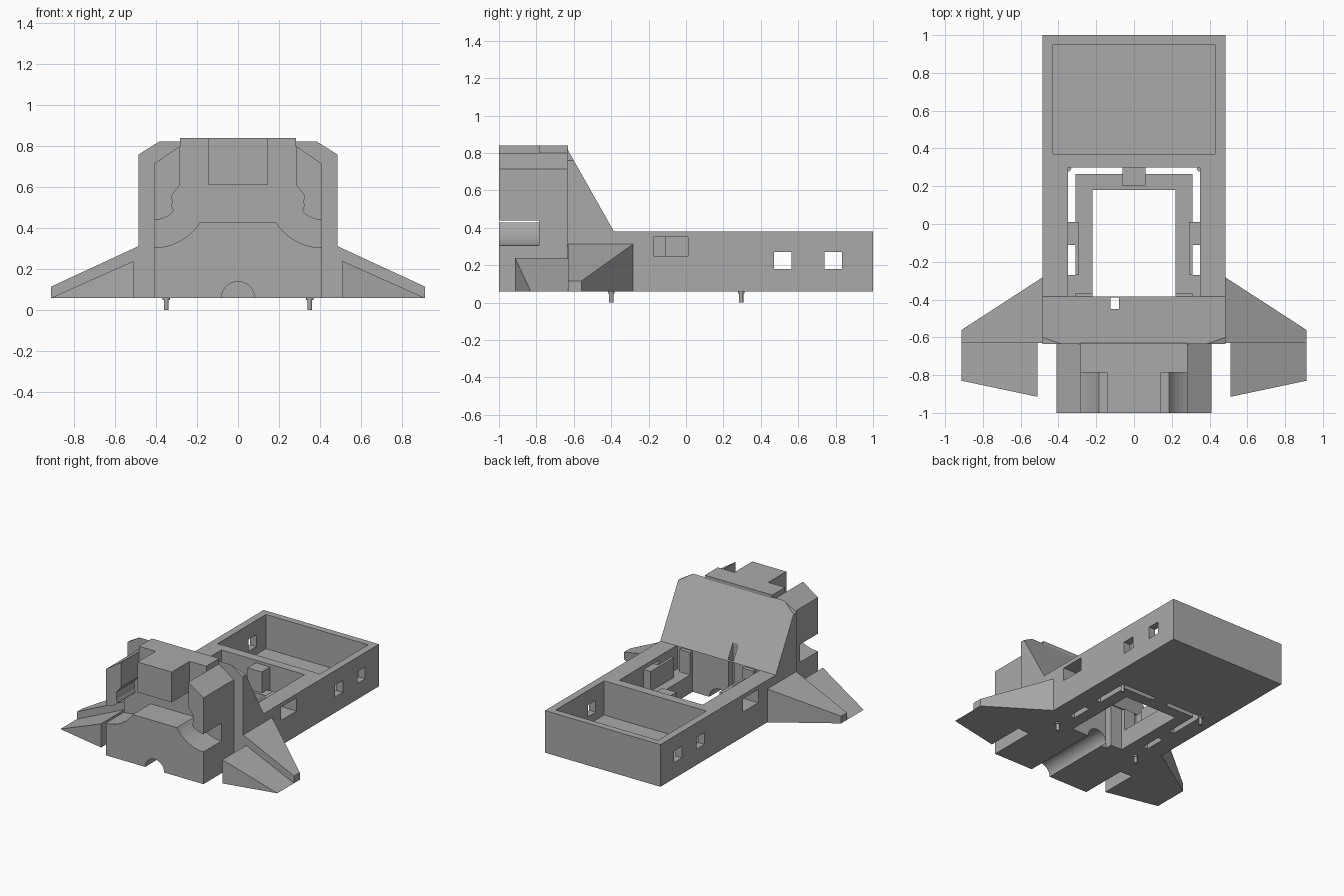
import bpy, bmesh, math
from mathutils import Vector

cube = bpy.data.objects.get("Cube")
if cube:
    bpy.data.objects.remove(cube)

grey = bpy.data.materials.new("plain grey")
grey.use_nodes = True
GREY = (0.4, 0.4, 0.4, 1)
grey.diffuse_color = GREY
grey.node_tree.nodes["Principled BSDF"].inputs["Base Color"].default_value = GREY

AXES = {"x": (0, 1, 2), "y": (1, 0, 2), "z": (2, 0, 1)}


def prism(name, axis, outline, start, end):
    """Extrude a closed 2D outline along an axis from start to end."""
    a, u, v = AXES[axis]
    bm = bmesh.new()
    verts = []
    for p in outline:
        co = [0, 0, 0]
        co[a], co[u], co[v] = start, p[0], p[1]
        verts.append(bm.verts.new(co))
    face = bm.faces.new(verts)
    moved = bmesh.ops.extrude_face_region(bm, geom=[face])["geom"]
    step = Vector((0, 0, 0))
    step[a] = end - start
    bmesh.ops.translate(bm, vec=step, verts=[g for g in moved if isinstance(g, bmesh.types.BMVert)])
    bmesh.ops.recalc_face_normals(bm, faces=bm.faces)
    mesh = bpy.data.meshes.new(name)
    bm.to_mesh(mesh)
    bm.free()
    ob = bpy.data.objects.new(name, mesh)
    mesh.materials.append(grey)
    bpy.context.collection.objects.link(ob)
    return ob


def box(name, x, y, z):
    return prism(name, "z", [(x[0], y[0]), (x[1], y[0]), (x[1], y[1]), (x[0], y[1])], *z)


def combine(ob, other, operation="DIFFERENCE"):
    """Apply a boolean with a helper object, then delete the helper."""
    mod = ob.modifiers.new("cut", "BOOLEAN")
    mod.operation, mod.solver, mod.object = operation, "EXACT", other
    bpy.context.view_layer.update()
    result = bpy.data.meshes.new_from_object(ob.evaluated_get(bpy.context.evaluated_depsgraph_get()))
    ob.modifiers.clear()
    ob.data = result
    bpy.data.objects.remove(other)


def arc(cx, cz, r, a0, a1, n=10):
    angles = [math.radians(a0 + (a1 - a0) * i / n) for i in range(n + 1)]
    return [(cx + r * math.cos(a), cz + r * math.sin(a)) for a in angles]


def mirrored(half):
    return half + [(-x, z) for x, z in reversed(half)]


# Long hull with the sloping cab wall
hull = prism("hull", "x", [(-.635, .06), (1, .06), (1, .38), (-.385, .38), (-.645, .84), (-.65, .84),
                           (-.65, .5), (-.635, .5)], -.485, .485)
cab_outline = mirrored([(.485, .05), (.485, .76), (.38, .825), (.285, .825), (.285, .85)])
combine(hull, prism("cab_limit", "y", cab_outline, -.635, 1.1), "INTERSECT")

# Rear tray, middle well and centre opening
combine(hull, box("tray_cut", (-.43, .43), (.37, .95), (.12, .6)))
combine(hull, box("well_cut", (-.35, .35), (-.395, .3), (.2, .379)))
combine(hull, box("well_top_cut", (-.35, .35), (-.385, .3), (.36, .45)))
combine(hull, box("opening_cut", (-.22, .22), (-.395, .18), (0, .3)))
combine(hull, box("notch_cut", (-.125, -.08), (-.45, -.39), (0, .6)))
for s in (-1, 1):
    xs = sorted((s * .31, s * .35))
    combine(hull, box("slot_cut", xs, (-.27, -.11), (0, .3)))
    combine(hull, box("slot_cut", xs, (.01, .3), (0, .3)))
    combine(hull, box("back_slot_cut", sorted((s * .06, s * .34)), (.265, .3), (0, .3)))
    outer = sorted((s * .34, s * .6))
    combine(hull, box("side_window_cut", outer, (-.175, .01), (.25, .35)))
    for y in (.47, .74):
        combine(hull, box("tray_window_cut", outer, (y, y + .095), (.18, .27)))

# Rounded channel under the nose
channel = arc(0, .06, .08, 0, 180, 16) + [(-.08, 0), (.08, 0)]
combine(hull, prism("channel_cut", "y", channel, -1.1, -.3))

# Tabs and posts inside the well
box("back_tab", (-.06, .06), (.2, .37), (.19, .36))
for side, s in (("left", 1), ("right", -1)):
    box(side + "_tab", sorted((s * .29, s * .35)), (-.11, .01), (.19, .35))
    box(side + "_inner_wall", sorted((s * .29, s * .31)), (-.27, -.1), (.19, .35))
    box(side + "_post", sorted((s * .22, s * .31)), (-.4, -.365), (.06, .37))

# Nose core
core = prism("nose_core", "y", mirrored([(.41, .06), (.41, .715), (.283, .8), (.283, .84)]), -.785, -.63)
combine(core, prism("channel_cut", "y", channel, -1.1, -.3))

# Lower nose with scooped shoulders
scoop = arc(.41, .57, .265, 270, 212)
lower = prism("lower_nose", "y", mirrored([(.41, .06)] + scoop), -1, -.785)
combine(lower, prism("channel_cut", "y", channel, -1.1, -.3))

# Hanging block at the top of the nose
box("top_block", (-.143, .143), (-1, -.785), (.61, .84))

for side, s in (("left", 1), ("right", -1)):
    # Upper shoulder block with a scooped inner edge
    edge = arc(.41, .57, .13, 270, 222, 6) + arc(.4, .53, .08, 195, 160, 4) + [(.3, .59), (.283, .61)]
    outline = [(.41, .715)] + edge + [(.283, .8)]
    prism(side + "_shoulder", "y", [(s * x, z) for x, z in outline], -1, -.785)

    # Swept wing: rear part
    wing = prism(side + "_wing", "y", [(s * x, z) for x, z in
                 [(.48, .06), (.912, .06), (.912, .115), (.48, .315)]], -.63, -.28)
    for v in wing.data.vertices:
        if v.co.y > -.5 and abs(v.co.x) > .6:
            v.co.y = -.56

    # Swept wing: front part
    front = prism(side + "_wing_front", "y", [(s * x, z) for x, z in
                  [(.51, .06), (.912, .06), (.51, .24)]], -.915, -.63)
    for v in front.data.vertices:
        if v.co.y < -.8 and abs(v.co.x) > .6:
            v.co.y = -.83

    # Locating pegs under the hull
    for place, y in (("front", -.4), ("rear", .295)):
        prism(f"{side}_{place}_peg", "z", arc(s * .35, y, .012, 0, 337.5, 15), 0, .07)
        prism(f"{side}_{place}_peg_collar", "z", arc(s * .35, y, .018, 0, 337.5, 15), .05, .07)
